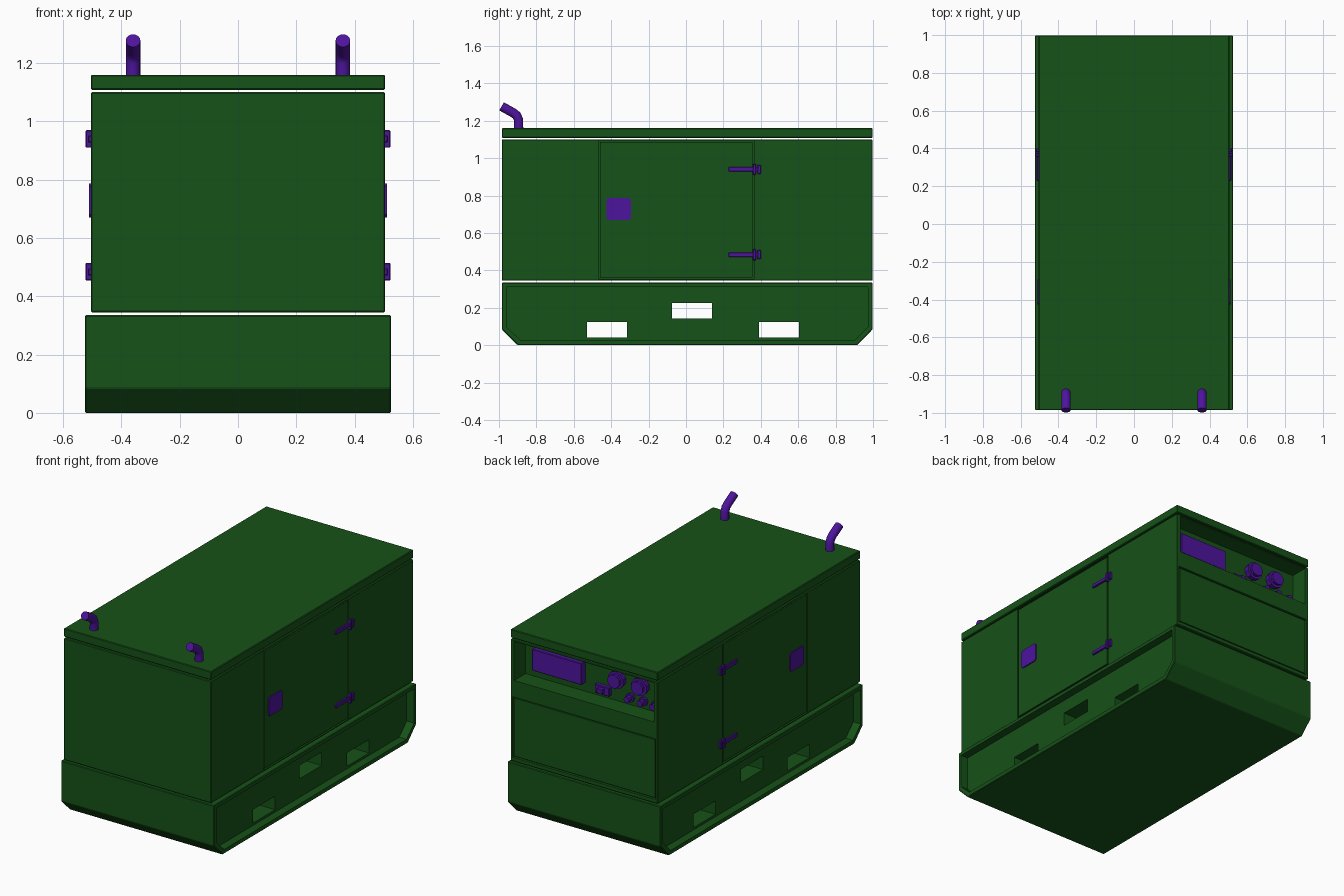
import bpy, bmesh, math
from mathutils import Matrix, Vector

if "Cube" in bpy.data.objects:
    bpy.data.objects.remove(bpy.data.objects["Cube"])


def material(name, color):
    m = bpy.data.materials.new(name)
    m.diffuse_color = color
    m.use_nodes = True
    m.node_tree.nodes["Principled BSDF"].inputs["Base Color"].default_value = m.diffuse_color
    return m


GREEN = material("green_paint", (0.008, 0.085, 0.009, 1))
PURPLE = material("purple_fittings", (0.075, 0.007, 0.34, 1))


def finish(name, bm, mat, bevel=0.0, mirror=False):
    bmesh.ops.recalc_face_normals(bm, faces=bm.faces)
    if bevel:
        bmesh.ops.bevel(bm, geom=list(bm.edges), offset=bevel, segments=1,
                        affect='EDGES', profile=0.5)
    me = bpy.data.meshes.new(name)
    bm.to_mesh(me)
    bm.free()
    ob = bpy.data.objects.new(name, me)
    bpy.context.collection.objects.link(ob)
    me.materials.append(mat)
    if mirror:
        ob.modifiers.new("mirror", 'MIRROR').use_axis[0] = True
    return ob


def prism(name, profile, x0, x1, mat=GREEN, bevel=0.0, mirror=False):
    """Extrude a (y, z) outline from x0 to x1."""
    bm = bmesh.new()
    face = bm.faces.new([bm.verts.new((x0, y, z)) for y, z in profile])
    ext = bmesh.ops.extrude_face_region(bm, geom=[face])
    verts = [g for g in ext["geom"] if isinstance(g, bmesh.types.BMVert)]
    bmesh.ops.translate(bm, verts=verts, vec=(x1 - x0, 0, 0))
    return finish(name, bm, mat, bevel, mirror)


def box(name, x, y, z, mat=GREEN, bevel=0.0, mirror=False):
    outline = [(y[0], z[0]), (y[1], z[0]), (y[1], z[1]), (y[0], z[1])]
    return prism(name, outline, x[0], x[1], mat, bevel, mirror)


def cylinder_y(name, x, z, r, y0, y1, sides):
    bm = bmesh.new()
    place = Matrix.Translation((x, (y0 + y1) / 2, z)) @ Matrix.Rotation(math.pi / 2, 4, 'X')
    bmesh.ops.create_cone(bm, cap_ends=True, segments=sides, radius1=r, radius2=r * 0.9,
                          depth=y1 - y0, matrix=place)
    return finish(name, bm, PURPLE)


def cut(ob, cutters):
    for c in cutters:
        c.hide_render = c.hide_viewport = True
        m = ob.modifiers.new("cut", 'BOOLEAN')
        m.operation, m.solver, m.object = 'DIFFERENCE', 'EXACT', c
    dg = bpy.context.evaluated_depsgraph_get()
    dg.update()
    me = bpy.data.meshes.new_from_object(ob.evaluated_get(dg))
    ob.modifiers.clear()
    ob.data = me
    for c in cutters:
        bpy.data.objects.remove(c)


# Skid base with sunken side panels and fork pockets
def skid_outline(i):
    c = i * 0.6
    return [(-0.985 + i, 0.335 - i), (-0.985 + i, 0.085 + c), (-0.9 + c, 0.003 + i),
            (0.915 - c, 0.003 + i), (0.998 - i, 0.085 + c), (0.998 - i, 0.335 - i)]


base = prism("skid_base", [(y, max(z - 0.003, 0)) if z < 0.01 else (y, z)
                           for y, z in skid_outline(0)], -0.525, 0.525, bevel=0.004)
cutters = [prism("panel_cutter", skid_outline(0.024), s * 0.475, s * 0.6) for s in (-1, 1)]
for y0, z0 in ((-0.53, 0.042), (-0.075, 0.142), (0.39, 0.042)):
    cutters.append(box("fork_cutter", (-0.7, 0.7), (y0, y0 + 0.215), (z0, z0 + 0.083)))
cut(base, cutters)

# Main housing with door recesses, control bay and rear panel recess
DOOR_Y, DOOR_Z = (-0.468, 0.363), (0.353, 1.094)
body = box("housing", (-0.505, 0.505), (-0.985, 0.998), (0.345, 1.1), bevel=0.004)
cutters = [box("door_cutter", (s * 0.49, s * 0.6), DOOR_Y, DOOR_Z) for s in (-1, 1)]
cutters.append(box("bay_cutter", (-0.48, 0.48), (0.885, 1.2), (0.848, 1.09)))
cutters.append(box("rear_panel_cutter", (-0.49, 0.49), (0.983, 1.2), (0.37, 0.745)))
cut(body, cutters)

# Doors and rear panel sit in the recesses, leaving a shadow gap
g = 0.008
box("side_door", (0.488, 0.504), (DOOR_Y[0] + g, DOOR_Y[1] - g),
    (DOOR_Z[0] + g, DOOR_Z[1] - g), mirror=True)
box("rear_panel", (-0.482, 0.482), (0.98, 0.994), (0.378, 0.737))

# Roof
box("roof", (-0.505, 0.505), (-0.985, 0.998), (1.108, 1.16), bevel=0.004)

# Door latch plate with clipped corners
y0, y1, z0, z1, k = -0.425, -0.295, 0.67, 0.787, 0.01
prism("door_latch", [(y0 + k, z0), (y1 - k, z0), (y1, z0 + k), (y1, z1 - k),
                     (y1 - k, z1), (y0 + k, z1), (y0, z1 - k), (y0, z0 + k)],
      0.5, 0.511, PURPLE, mirror=True)

# Hinges
for z in (0.94, 0.484):
    box("hinge_strap", (0.5, 0.515), (0.228, 0.362), (z - 0.012, z + 0.012),
        PURPLE, 0.003, True)
    box("hinge_knuckle", (0.5, 0.523), (0.358, 0.374), (z - 0.03, z + 0.03),
        PURPLE, 0.003, True)
    box("hinge_pin", (0.5, 0.515), (0.37, 0.385), (z - 0.012, z + 0.012), PURPLE, 0, True)
    box("hinge_leaf", (0.5, 0.52), (0.382, 0.4), (z - 0.024, z + 0.024),
        PURPLE, 0.003, True)

# Exhaust pipes: a ring swept along a bent path
path = [Vector(p) for p in ((0, -0.895, 1.15), (0, -0.895, 1.205), (0, -0.905, 1.228),
                            (0, -0.925, 1.243), (0, -0.986, 1.277))]
bm = bmesh.new()
rings, N, R = [], 16, 0.025
for i, p in enumerate(path):
    a, b = path[max(i - 1, 0)], path[min(i + 1, len(path) - 1)]
    t = (p - a).normalized() + (b - p).normalized()
    side = Vector((1, 0, 0))
    up = t.normalized().cross(side)
    rings.append([bm.verts.new(p + Vector((0.36, 0, 0)) + R * (
        side * math.cos(math.tau * j / N) + up * math.sin(math.tau * j / N))) for j in range(N)])
for r0, r1 in zip(rings, rings[1:]):
    for j in range(N):
        bm.faces.new((r0[j], r0[(j + 1) % N], r1[(j + 1) % N], r1[j])).smooth = True
bm.faces.new(rings[0])
bm.faces.new(rings[-1])
pipe = finish("exhaust_pipe", bm, PURPLE, mirror=True)
bpy.context.view_layer.objects.active = pipe
pipe.select_set(True)
bpy.ops.object.shade_smooth_by_angle(angle=math.radians(40))

# Control bay: display box, breaker, sockets and small connectors
box("control_display", (0.07, 0.41), (0.88, 0.925), (0.9, 1.035), PURPLE, 0.004)
box("breaker_body", (-0.11, -0.01), (0.88, 0.91), (0.87, 0.925), PURPLE, 0.004)
box("breaker_lever", (-0.08, -0.04), (0.9, 0.935), (0.885, 0.915), PURPLE, 0.003)
for x in (-0.16, -0.32):
    cylinder_y("power_socket", x, 0.99, 0.055, 0.88, 0.92, 10)
    cylinder_y("socket_cap", x, 0.99, 0.042, 0.91, 0.94, 10)
for x in (-0.245, -0.335, -0.42):
    cylinder_y("connector_base", x, 0.897, 0.028, 0.88, 0.905, 8)
    cylinder_y("connector_tip", x, 0.897, 0.019, 0.9, 0.935, 8)
